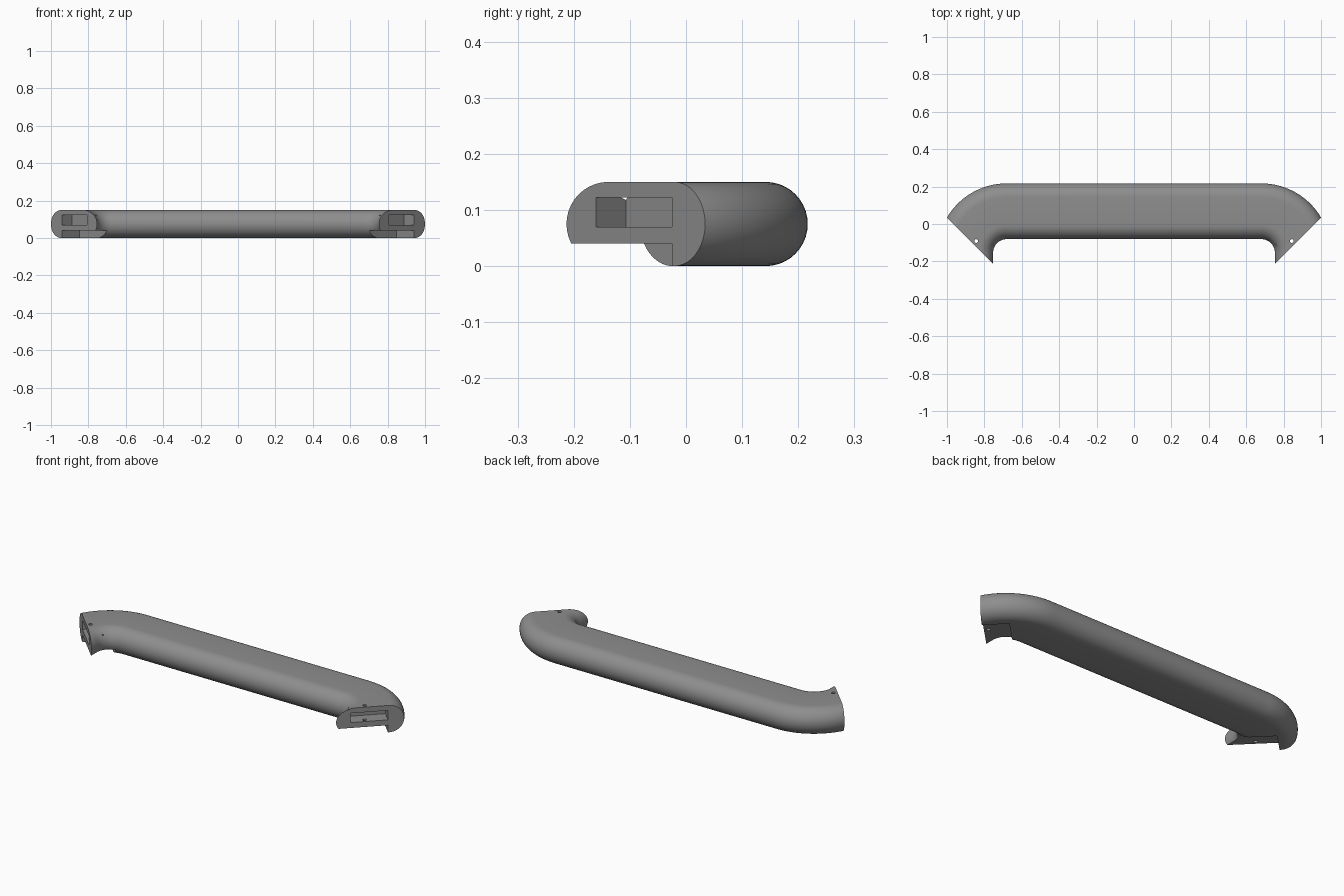
import bpy, bmesh, math
from mathutils import Matrix, Vector

if "Cube" in bpy.data.objects:
    bpy.data.objects.remove(bpy.data.objects["Cube"])

R = 0.075                       # half height of the stadium section
CX, CY = 0.681, -0.153          # centre of each bend
R_IN, R_OUT = 0.072, 0.37       # inner and outer bend radius
R_MID, HALF_W = (R_IN + R_OUT) / 2, (R_OUT - R_IN) / 2
FACE = 0.966                    # slanted end face lies on x - y = FACE
S = math.sqrt(0.5)

grey = bpy.data.materials.new("grey")
grey.diffuse_color = (0.27, 0.27, 0.27, 1)
grey.use_nodes = True
grey.node_tree.nodes["Principled BSDF"].inputs["Base Color"].default_value = grey.diffuse_color


def section(n=20):
    """Stadium outline as (sideways, height) points."""
    pts = []
    for sign, start in ((1, -90), (-1, 90)):
        for i in range(n + 1):
            a = math.radians(start + 180 * i / n)
            pts.append((sign * (HALF_W - R) + R * math.cos(a), R + R * math.sin(a)))
    return pts


def path(n=28):
    """Right half of the centre line as (position, outward direction)."""
    half = []
    for i in range(n + 1):
        a = math.pi / 2 * (1 - i / n)
        d = Vector((math.cos(a), math.sin(a), 0))
        half.append((Vector((CX, CY, 0)) + d * R_MID, d))
    half.append((Vector((CX + R_MID, -0.5, 0)), Vector((1, 0, 0))))
    flip = Vector((-1, 1, 1))
    return [(p * flip, d * flip) for p, d in reversed(half)] + half


# Handle body: stadium section swept along the bent centre line
bm = bmesh.new()
rings = [[bm.verts.new(p + d * s + Vector((0, 0, z))) for s, z in section()]
         for p, d in path()]
for a, b in zip(rings, rings[1:]):
    for i in range(len(a)):
        j = (i + 1) % len(a)
        bm.faces.new((a[i], a[j], b[j], b[i]))
bm.faces.new(rings[0])
bm.faces.new(rings[-1])
bmesh.ops.recalc_face_normals(bm, faces=bm.faces)
mesh = bpy.data.meshes.new("handle")
bm.to_mesh(mesh)
bm.free()
mesh.materials.append(grey)
handle = bpy.data.objects.new("handle", mesh)
bpy.context.collection.objects.link(handle)
bpy.context.view_layer.objects.active = handle


def cut(build):
    """Subtract a temporary cutter from the handle."""
    bm = bmesh.new()
    build(bm)
    me = bpy.data.meshes.new("cutter")
    bm.to_mesh(me)
    bm.free()
    me.materials.append(grey)
    ob = bpy.data.objects.new("cutter", me)
    ob.hide_render = True
    bpy.context.collection.objects.link(ob)
    mod = handle.modifiers.new("cut", 'BOOLEAN')
    mod.operation, mod.solver, mod.object = 'DIFFERENCE', 'EXACT', ob
    bpy.ops.object.modifier_apply(modifier=mod.name)
    bpy.data.objects.remove(ob)


def cut_box(side, y0, y1, d0, d1, z0, z1):
    """Box square to the end face: y range on the face, depth range, height range."""
    y, d = (y0 + y1) / 2, (d0 + d1) / 2
    centre = Vector((side * (y + FACE - d * S), y + d * S, (z0 + z1) / 2))
    m = (Matrix.Translation(centre) @ Matrix.Rotation(side * math.pi / 4, 4, 'Z')
         @ Matrix.Diagonal(((y1 - y0) / S, d1 - d0, z1 - z0, 1)))
    cut(lambda bm: bmesh.ops.create_cube(bm, size=1, matrix=m))


for side in (1, -1):
    cut_box(side, -0.6, 0.3, -0.6, 0, -0.1, 0.3)             # slanted end
    cut_box(side, -0.35, -0.025, -0.05, 0.134, -0.05, 0.04)  # notch underneath
    cut_box(side, -0.16, -0.025, -0.05, 0.075, 0.07, 0.122)  # slot in end face
    hole = Matrix.Translation((side * 0.844, -0.091, 0.1))
    cut(lambda bm: bmesh.ops.create_cone(bm, cap_ends=True, segments=24, radius1=0.01,
                                         radius2=0.01, depth=0.3, matrix=hole))  # screw hole

handle.select_set(True)
bpy.ops.object.shade_smooth_by_angle(angle=math.radians(30))
